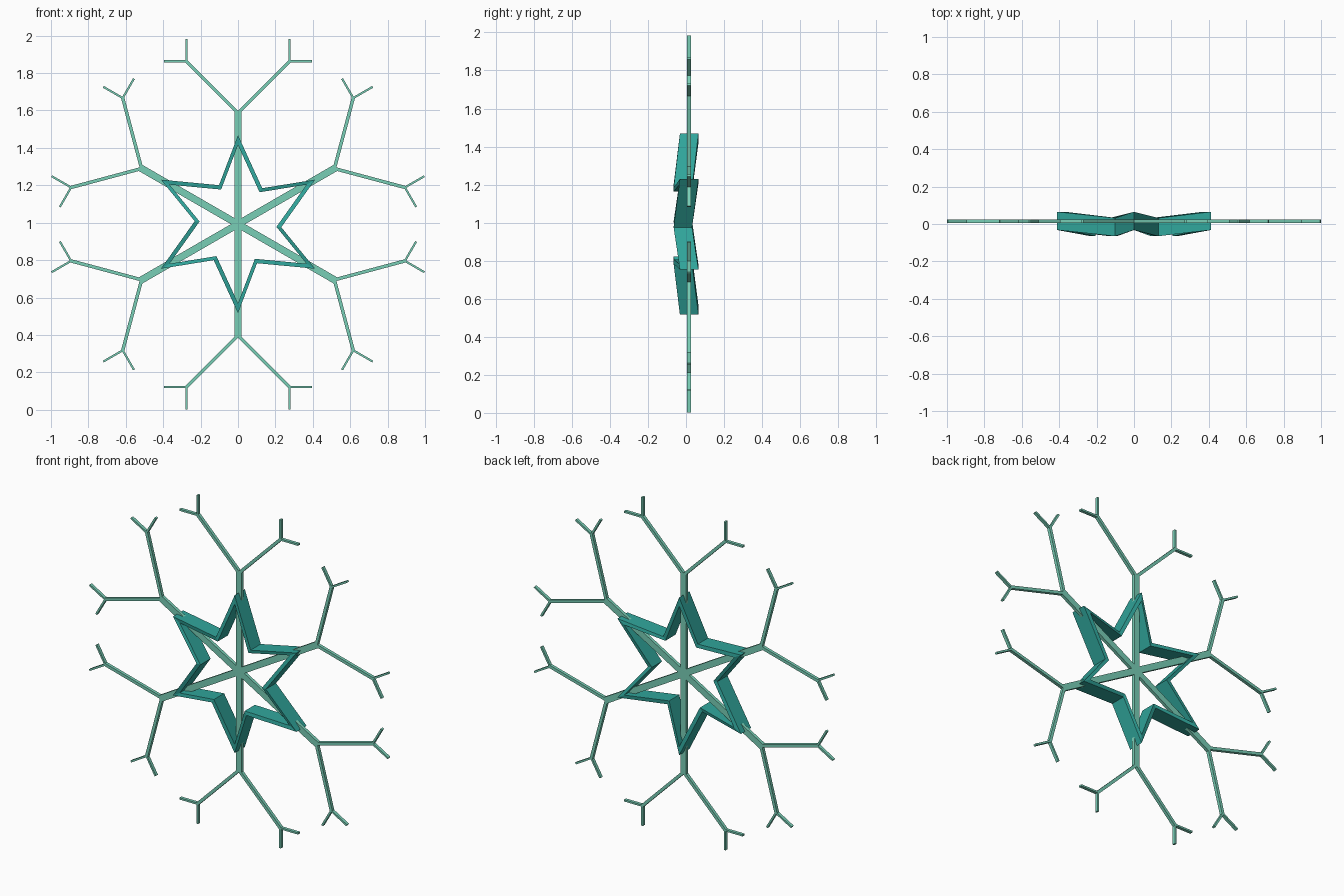
import bpy, bmesh
from math import sin, cos, radians, sqrt

if "Cube" in bpy.data.objects:
    bpy.data.objects.remove(bpy.data.objects["Cube"])

CZ = 0.992          # height of the centre


def material(name, rgb):
    m = bpy.data.materials.new(name)
    m.diffuse_color = (*rgb, 1)
    m.use_nodes = True
    m.node_tree.nodes["Principled BSDF"].inputs["Base Color"].default_value = m.diffuse_color
    return m


def add_object(name, bm, mat):
    bmesh.ops.recalc_face_normals(bm, faces=bm.faces)
    me = bpy.data.meshes.new(name)
    bm.to_mesh(me)
    bm.free()
    me.materials.append(mat)
    ob = bpy.data.objects.new(name, me)
    bpy.context.collection.objects.link(ob)


def rotated(u, v, deg):
    a = radians(deg)
    return u * cos(a) - v * sin(a), u * sin(a) + v * cos(a)


light = material("pale_teal", (0.19, 0.62, 0.47))
dark = material("deep_teal", (0.03, 0.38, 0.33))

# Branching frame: half outline of one arm, mirrored, repeated six times
w, b, h = 0.038, 0.009 * sqrt(2), 0.0055      # arm width, branch width, twig half width
R, S, T = 0.595, 0.276, 0.12                  # arm length, branch offset, twig length
ku, kv = R + S, -S
half = [
    (w * cos(radians(30)), -w / 2),
    (R + w / 2 - b, -w / 2),
    (ku - h, kv - b + h),
    (ku - h, kv - T), (ku + h, kv - T),
    (ku + h, kv - h),
    (ku + T, kv - h), (ku + T, kv + h),
    (ku + b - h, kv + h),
]
# the last root point is shared with the next arm
arm = half + [(R + b, 0)] + [(u, -v) for u, v in reversed(half[1:])]
outline = [rotated(u, v, 90 + 60 * k) for k in range(6) for u, v in arm]

bm = bmesh.new()
face = bm.faces.new([bm.verts.new((x, 0.006, z + CZ)) for x, z in outline])
ext = bmesh.ops.extrude_face_region(bm, geom=[face], use_keep_orig=True)
bmesh.ops.translate(bm, vec=(0, 0.019, 0),
                    verts=[g for g in ext["geom"] if isinstance(g, bmesh.types.BMVert)])
add_object("branching_frame", bm, light)

# Star band: thin zigzag ribbon, tips pushed back and notches forward
bm = bmesh.new()
rings = []
for k in range(12):
    tip = k % 2 == 0
    angle = 90 + 30 * k - (0 if tip else 4)
    r_out, r_in = (0.476, 0.423) if tip else (0.232, 0.206)
    shift = 0.0165 if tip else -0.0165
    rings.append([
        bm.verts.new((r * cos(radians(angle)), shift + d, CZ + r * sin(radians(angle))))
        for r, d in ((r_out, -0.0485), (r_out, 0.0485), (r_in, 0.0485), (r_in, -0.0485))
    ])
for k in range(12):
    p, q = rings[k], rings[(k + 1) % 12]
    for i in range(4):
        j = (i + 1) % 4
        bm.faces.new((p[i], p[j], q[j], q[i]))
add_object("star_band", bm, dark)
